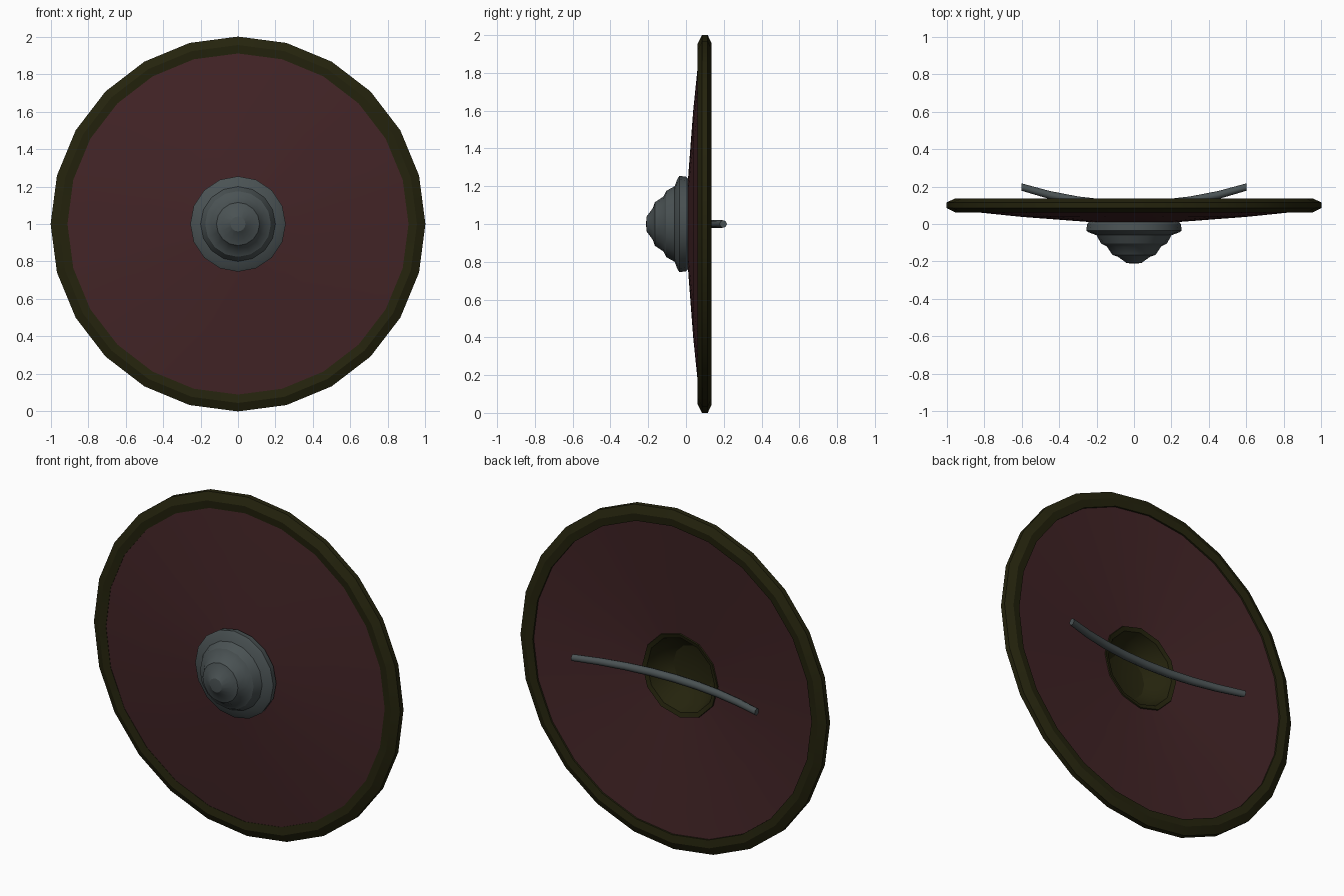
import bpy, bmesh, math

if "Cube" in bpy.data.objects:
    bpy.data.objects.remove(bpy.data.objects["Cube"])

def mat(name, col):
    m = bpy.data.materials.new(name)
    m.diffuse_color = (*col, 1)
    m.use_nodes = True
    m.node_tree.nodes["Principled BSDF"].inputs["Base Color"].default_value = m.diffuse_color
    return m

red = mat("dark red", (0.056, 0.018, 0.020))
olive = mat("dark olive", (0.018, 0.017, 0.004))
steel = mat("grey steel", (0.068, 0.084, 0.087))

def finish(bm, name, material, angle):
    bmesh.ops.recalc_face_normals(bm, faces=bm.faces)
    me = bpy.data.meshes.new(name)
    bm.to_mesh(me)
    bm.free()
    me.materials.append(material)
    ob = bpy.data.objects.new(name, me)
    bpy.context.collection.objects.link(ob)
    bpy.ops.object.select_all(action='DESELECT')
    ob.select_set(True)
    bpy.context.view_layer.objects.active = ob
    bpy.ops.object.shade_smooth_by_angle(angle=math.radians(angle))
    return ob

# Turn a (radius, y) profile around the y axis through z = 1
def lathe(name, profile, n, material, angle=30, closed=True):
    bm = bmesh.new()
    rings = []
    for r, y in profile:
        if r == 0:
            rings.append([bm.verts.new((0, y, 1))] * n)
        else:
            rings.append([bm.verts.new((r * math.sin(2 * math.pi * i / n), y,
                                        1 + r * math.cos(2 * math.pi * i / n)))
                          for i in range(n)])
    pairs = list(zip(rings, rings[1:]))
    if closed:
        pairs.append((rings[-1], rings[0]))
    for a, b in pairs:
        for i in range(n):
            j = (i + 1) % n
            vs = list(dict.fromkeys([a[i], a[j], b[j], b[i]]))
            if len(vs) > 2:
                bm.faces.new(vs)
    return finish(bm, name, material, angle)

# Shallow conical board with a centre hole
lathe("board", [(0.23, 0.01), (0.60, 0.038), (0.93, 0.072),
                (0.93, 0.122), (0.60, 0.088), (0.23, 0.05)], 24, red)

# Bevelled edge band
lathe("rim", [(0.91, 0.068), (0.955, 0.062), (1.0, 0.085), (1.0, 0.115),
              (0.955, 0.136), (0.91, 0.13)], 24, olive)

# Stepped domed boss
lathe("boss", [(0.23, 0.022), (0.25, 0.0), (0.255, -0.035), (0.24, -0.045),
               (0.20, -0.06), (0.175, -0.105), (0.145, -0.12), (0.115, -0.165),
               (0.085, -0.175), (0.04, -0.208), (0, -0.212)],
      16, steel, 30, False)

# Hollow lining behind the boss
lathe("boss_lining", [(0.25, 0.045), (0.245, 0.058), (0.22, 0.05), (0.19, -0.02),
                      (0.13, -0.07), (0, -0.09)], 12, olive, 30, False)

# Bowed hand grip, tapering a little to its ends
bm = bmesh.new()
rings = []
for k in range(9):
    x = -0.6 + 0.15 * k
    y = 0.1 + 0.27 * x * x
    r = 0.024 - 0.012 * x * x
    rings.append([bm.verts.new((x, y + r * math.cos(a * math.pi / 4),
                                1 + r * math.sin(a * math.pi / 4)))
                  for a in range(8)])
for a, b in zip(rings, rings[1:]):
    for i in range(8):
        bm.faces.new((a[i], a[(i + 1) % 8], b[(i + 1) % 8], b[i]))
bm.faces.new(rings[0])
bm.faces.new(rings[-1])
finish(bm, "hand_grip", steel, 50)
